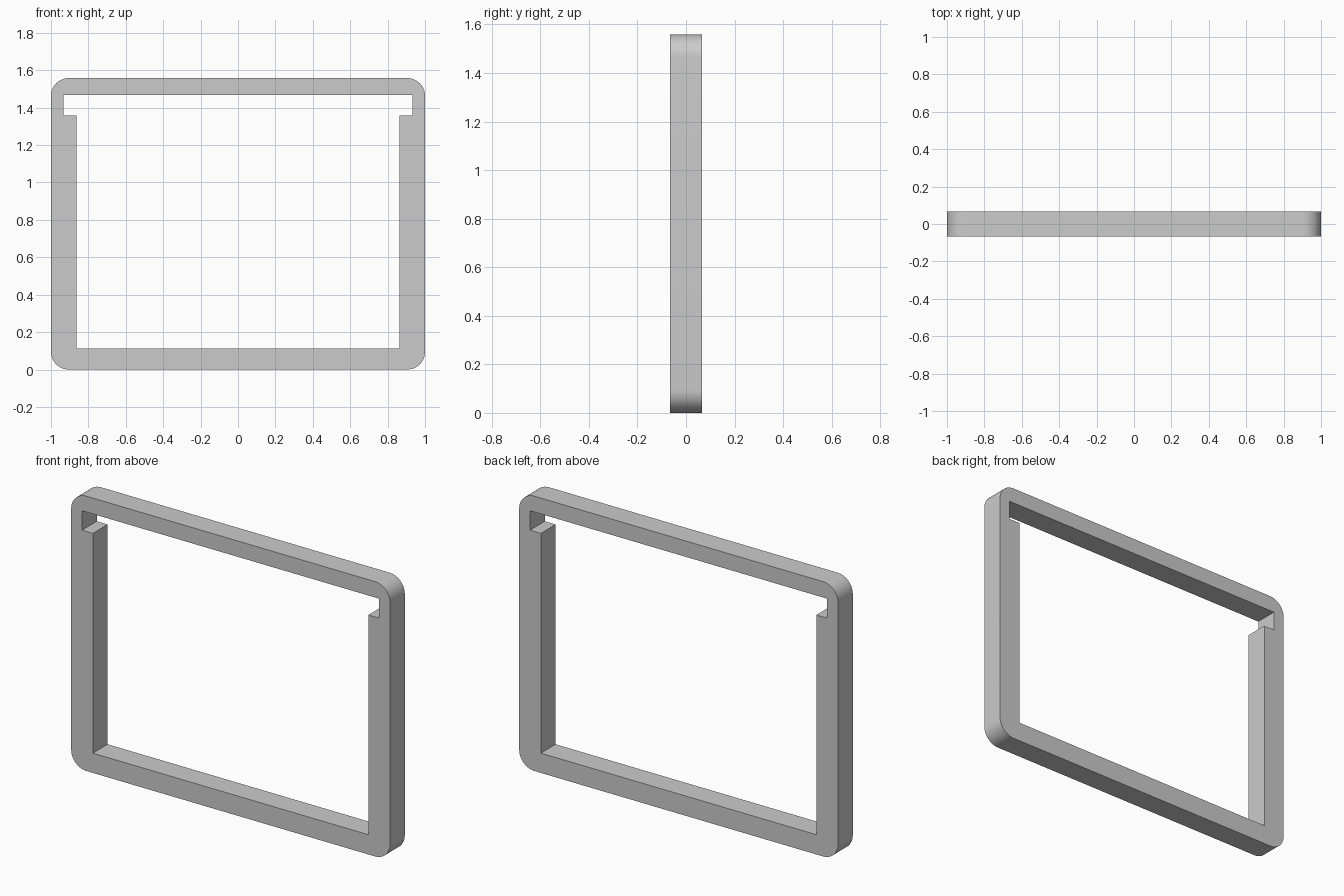
import bpy
import bmesh
from math import cos, sin, pi, radians

cube = bpy.data.objects.get("Cube")
if cube:
    bpy.data.objects.remove(cube, do_unlink=True)

WIDTH, HEIGHT, DEPTH = 2.0, 1.558, 0.132
RADIUS, STEPS = 0.095, 12

# Light grey material
grey = bpy.data.materials.new("light grey")
grey.use_nodes = True
colour = (0.6, 0.6, 0.6, 1)
grey.diffuse_color = colour
grey.node_tree.nodes["Principled BSDF"].inputs["Base Color"].default_value = colour


def rounded_rectangle(width, height, radius, steps):
    """Outline standing on z = 0, counter-clockwise from the right side."""
    cx, cz = width / 2 - radius, height / 2 - radius
    points = []
    for corner, (sx, sz) in enumerate([(1, 1), (-1, 1), (-1, -1), (1, -1)]):
        for i in range(steps + 1):
            a = (corner + i / steps) * pi / 2
            points.append((sx * cx + radius * cos(a),
                           height / 2 + sz * cz + radius * sin(a)))
    return points


# Opening: narrow between the side posts, wider in the slots under the top bar
half_opening = [(0.864, 0.112), (0.864, 1.358), (0.932, 1.358), (0.932, 1.468)]
opening = half_opening + [(-x, z) for x, z in reversed(half_opening)]
outline = rounded_rectangle(WIDTH, HEIGHT, RADIUS, STEPS)

# Frame: fill between the two outlines, then extrude through the depth
bm = bmesh.new()
edges = []
for loop in (outline, opening):
    verts = [bm.verts.new((x, -DEPTH / 2, z)) for x, z in loop]
    edges += [bm.edges.new((v, verts[i - 1])) for i, v in enumerate(verts)]
bmesh.ops.triangle_fill(bm, edges=edges, use_beauty=True, normal=(0, -1, 0))
extruded = bmesh.ops.extrude_face_region(bm, geom=bm.faces[:], use_keep_orig=True)
bmesh.ops.translate(bm, vec=(0, DEPTH, 0),
                    verts=[g for g in extruded["geom"] if isinstance(g, bmesh.types.BMVert)])
bmesh.ops.recalc_face_normals(bm, faces=bm.faces[:])

mesh = bpy.data.meshes.new("frame")
bm.to_mesh(mesh)
bm.free()
mesh.materials.append(grey)
frame = bpy.data.objects.new("frame", mesh)
bpy.context.collection.objects.link(frame)

# Smooth rounded corners, crisp edges elsewhere
bpy.ops.object.select_all(action="DESELECT")
frame.select_set(True)
bpy.context.view_layer.objects.active = frame
bpy.ops.object.shade_smooth_by_angle(angle=radians(30))
